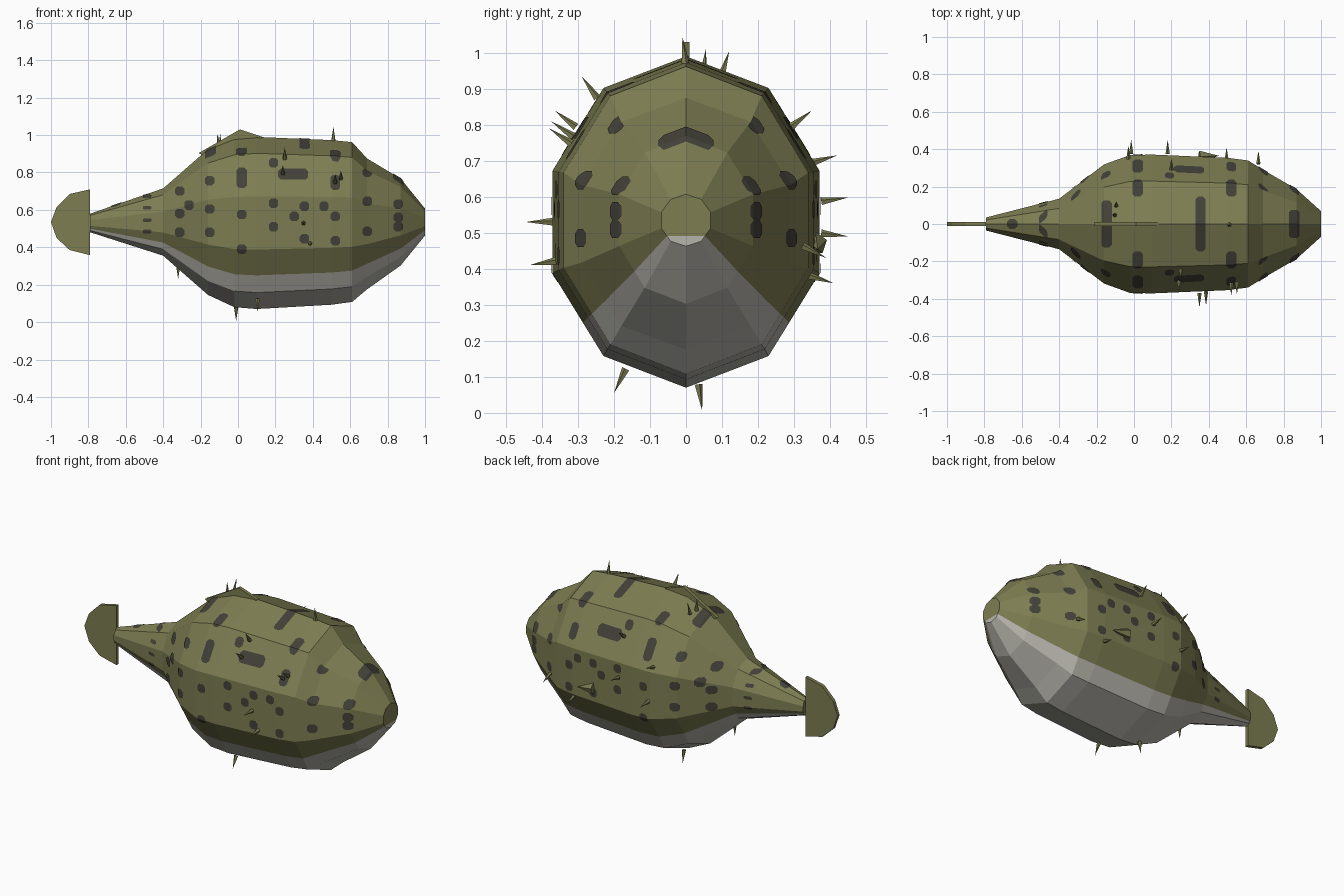
import bpy
import bmesh
from math import cos, sin, radians
from mathutils import Vector

default_cube = bpy.data.objects.get("Cube")
if default_cube:
    bpy.data.objects.remove(default_cube, do_unlink=True)


def make_material(name, red, green, blue):
    material = bpy.data.materials.new(name)
    material.use_nodes = True
    colour = (red, green, blue, 1)
    material.diffuse_color = colour
    material.node_tree.nodes["Principled BSDF"].inputs["Base Color"].default_value = colour
    return material


olive = make_material("olive skin", .205, .205, .085)
pale = make_material("pale belly", .47, .46, .41)
dark = make_material("dark spots", .055, .052, .04)


def make_object(name, bm, *materials):
    mesh = bpy.data.meshes.new(name)
    bm.to_mesh(mesh)
    obj = bpy.data.objects.new(name, mesh)
    bpy.context.collection.objects.link(obj)
    for material in materials:
        mesh.materials.append(material)
    return obj


# Body: ten-sided rings along x, with an extra split where the belly colour starts
SPLIT = .6
half = [(sin(radians(a)), cos(radians(a))) for a in range(0, 181, 36)]
flank, keel = Vector(half[3]), Vector(half[4])
half.insert(4, tuple(flank.lerp(keel, SPLIT)))
section = half + [(-y, z) for y, z in reversed(half[1:-1])]
count = len(section)

# x, centre height, vertical radius, side radius
stations = [
    (-.79, .53, .05, .037), (-.4, .535, .18, .142), (-.16, .535, .39, .335),
    (-.02, .53, .45, .388), (.1, .53, .46, .39), (.5, .533, .44, .372),
    (.61, .535, .427, .357), (.69, .525, .35, .305), (.87, .535, .232, .195),
    (1, .535, .072, .072),
]
body_bm = bmesh.new()
rings = [[body_bm.verts.new((x, side * y, centre + tall * z)) for y, z in section]
         for x, centre, tall, side in stations]
for first, second in zip(rings, rings[1:]):
    for i in range(count):
        j = (i + 1) % count
        face = body_bm.faces.new((first[i], first[j], second[j], second[i]))
        face.material_index = int(4 <= i < 8)
for ring in (rings[0], rings[-1]):
    body_bm.faces.new(ring[8:] + ring[:5])
    body_bm.faces.new(ring[4:9]).material_index = 1
bmesh.ops.recalc_face_normals(body_bm, faces=body_bm.faces)
make_object("body", body_bm, olive, pale)

# Spots: clipped patches of the body surface, raised slightly
spots_bm = bmesh.new()


def add_spot(centre, u, v, facing, width, height):
    patch = body_bm.copy()
    patch.normal_update()
    hidden = [f for f in patch.faces if f.normal.dot(facing) < .35]
    bmesh.ops.delete(patch, geom=hidden, context='FACES')
    a, b = width / 2, height / 2
    chamfer = .5 * min(a, b)
    cuts = []
    for s in (-1, 1):
        cuts += [(u * s * a, u * s), (v * s * b, v * s)]
        for t in (-1, 1):
            cuts.append((u * s * (a - chamfer) + v * t * b, u * s + v * t))
    for offset, normal in cuts:
        bmesh.ops.bisect_plane(patch, geom=patch.verts[:] + patch.edges[:] + patch.faces[:],
                               plane_co=centre + offset, plane_no=normal.normalized(),
                               clear_outer=True)
    patch.normal_update()
    copies = {vert: spots_bm.verts.new(vert.co + vert.normal * .003) for vert in patch.verts}
    for face in patch.faces:
        spots_bm.faces.new([copies[vert] for vert in face.verts])
    patch.free()


X, Y, Z = Vector((1, 0, 0)), Vector((0, 1, 0)), Vector((0, 0, 1))

# Side spots in columns: x -> heights
columns = {
    -.31: (.7, .58, .48), -.26: (.625,), -.15: (.755, .605, .48),
    .02: (.575, .39), .19: (.85, .635, .51), .3: (.565,),
    .355: (.62, .445), .46: (.62,), .52: (.565, .435),
    .69: (.8, .645, .485), .855: (.63, .56, .51),
}
for side in (-1, 1):
    for x, heights in columns.items():
        for z in heights:
            add_spot(Vector((x, 0, z)), X, Z, Y * side, .05, .05)
    for z in (.67, .61, .545, .485):
        add_spot(Vector((-.485, 0, z)), X, Z, Y * side, .045, .018)
    # Longer blotches on the upper flank
    for x, z, width, height in ((.295, .79, .16, .06), (.02, .77, .055, .11),
                                (.52, .745, .05, .08)):
        add_spot(Vector((x, 0, z)), X, Z, Y * side, width, height)
    for x in (.02, .52):
        add_spot(Vector((x, .19 * side, 0)), X, Y, Z, .055, .09)

# Bars across the back
for x, width in ((-.65, .05), (-.145, .25), (.355, .29), (.855, .15)):
    add_spot(Vector((x, 0, 0)), X, Y, Z, .055, width)
make_object("skin_spots", spots_bm, dark)


# Fins: thin plates cut from a side profile
def make_fin(name, outline, thickness):
    bm = bmesh.new()
    face = bm.faces.new([bm.verts.new((x, -thickness / 2, z)) for x, z in outline])
    result = bmesh.ops.extrude_face_region(bm, geom=[face])
    moved = [g for g in result["geom"] if isinstance(g, bmesh.types.BMVert)]
    bmesh.ops.translate(bm, verts=moved, vec=(0, thickness, 0))
    bmesh.ops.recalc_face_normals(bm, faces=bm.faces)
    return make_object(name, bm, olive)


make_fin("tail_fin", [(-.79, .71), (-.9, .685), (-.97, .615), (-1, .535),
                      (-.97, .45), (-.9, .385), (-.79, .358)], .02)
make_fin("dorsal_fin", [(-.21, .904), (.01, 1.03), (.13, .99), (.1, .93), (-.15, .87)], .02)


# Spines: small cones from base to tip
def make_spine(name, base, tip, radius=.012):
    base, tip = Vector(base), Vector(tip)
    axis = tip - base
    bm = bmesh.new()
    bmesh.ops.create_cone(bm, cap_ends=True, segments=5, radius1=radius, radius2=0,
                          depth=axis.length)
    bmesh.ops.rotate(bm, verts=bm.verts, matrix=axis.to_track_quat('Z', 'Y').to_matrix())
    bmesh.ops.translate(bm, verts=bm.verts, vec=(base + tip) / 2)
    return make_object(name, bm, olive)


# Tip of each spine and the outward direction it leans in
spine_tips = [
    ((-.11, .055, 1.01), (-.1, .1, 1)), ((-.095, .12, 1.005), (0, .3, 1)),
    ((.51, -.01, 1.045), (0, -.1, 1)), ((.25, -.29, .935), (0, -.7, 1)),
    ((.24, -.365, .84), (0, -1, .8)), ((.55, -.375, .81), (0, -1, .7)),
    ((.52, -.38, .79), (0, -1, .7)), ((.35, -.445, .53), (0, -1, 0)),
    ((.385, -.435, .41), (0, -1, -.15)), ((.2, .35, .84), (0, 1, .8)),
    ((-.03, .42, .715), (0, 1, .3)), ((.18, .45, .598), (0, 1, .15)),
    ((-.015, .45, .49), (0, 1, -.1)), ((.665, .39, .43), (0, 1, -.5)),
    ((.495, .41, .36), (0, 1, -.3)), ((.105, -.2, .055), (0, -.5, -1)),
    ((-.01, .045, .005), (0, .15, -1)), ((-.32, 0, .23), (0, 0, -1)),
]
for number, (tip, lean) in enumerate(spine_tips, 1):
    tip = Vector(tip)
    make_spine(f"spine_{number}", tip - Vector(lean).normalized() * .075, tip)

# Larger spine lying flat along the left flank
make_spine("flank_spine", (.35, .36, .47), (.455, .365, .455), .033)
body_bm.free()
spots_bm.free()
